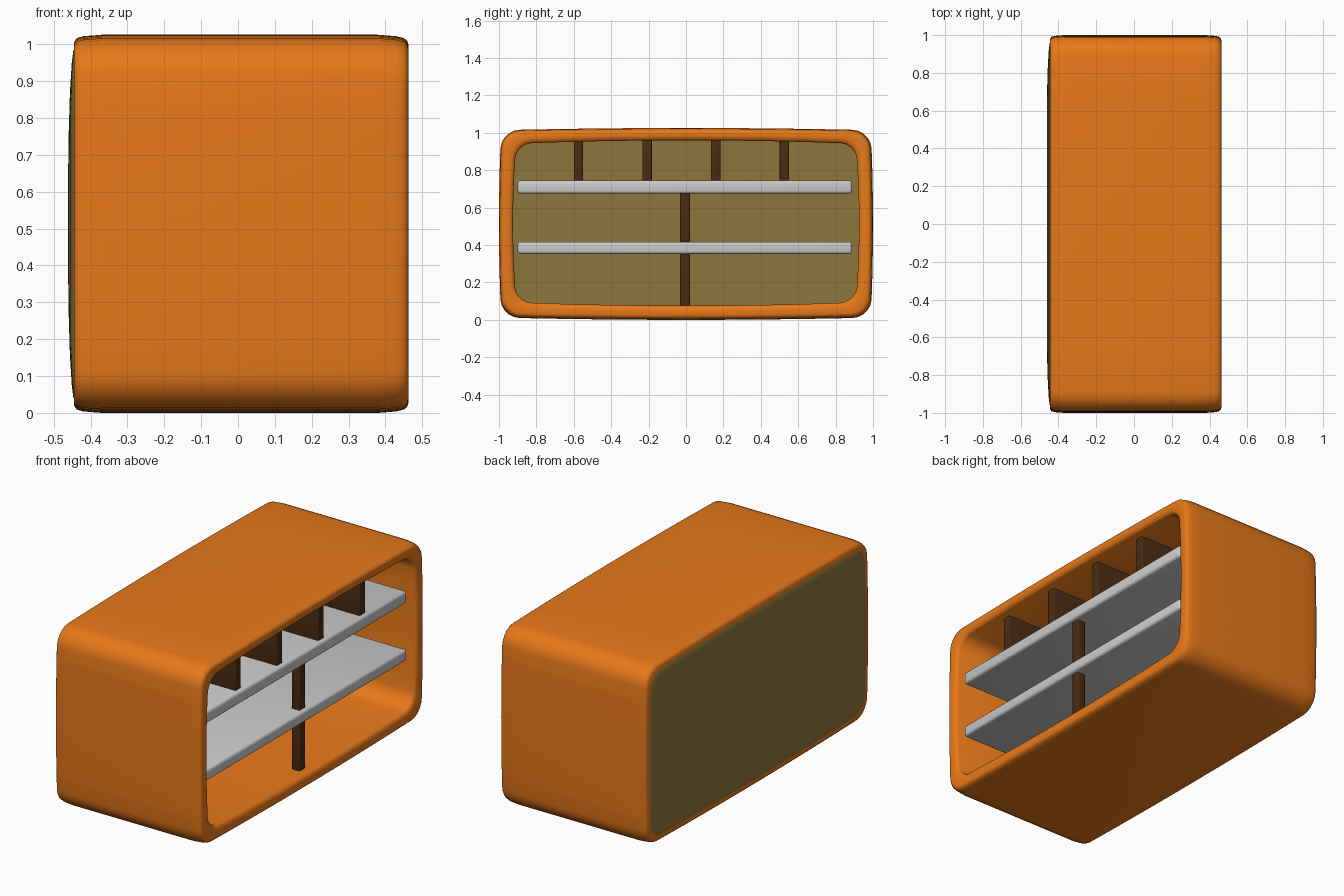
import bpy, bmesh, math

if "Cube" in bpy.data.objects:
    bpy.data.objects.remove(bpy.data.objects["Cube"])


def material(name, rgb):
    m = bpy.data.materials.new(name)
    m.diffuse_color = (*rgb, 1)
    m.use_nodes = True
    m.node_tree.nodes["Principled BSDF"].inputs["Base Color"].default_value = m.diffuse_color
    return m


ORANGE = material("orange", (0.80, 0.19, 0.01))
OLIVE = material("olive", (0.27, 0.18, 0.043))
BROWN = material("brown", (0.07, 0.025, 0.006))


def ring(x, half, lo, hi, r, bow=0.012, seg=5, steps=8):
    """Rounded rectangle in the y-z plane with slightly bowed sides."""
    mid, hz = (lo + hi) / 2, (hi - lo) / 2
    pts = []
    corners = [(1, 1), (-1, 1), (-1, -1), (1, -1)]
    for k, (sy, sz) in enumerate(corners):
        for i in range(seg + 1):
            a = math.pi / 2 * (k + i / seg)
            pts.append((sy * (half - r) + r * math.cos(a), sz * (hz - r) + r * math.sin(a)))
        ny, nz = corners[(k + 1) % 4]
        a = math.pi / 2 * (k + 1)
        end = (ny * (half - r) + r * math.cos(a), nz * (hz - r) + r * math.sin(a))
        start = pts[-1]
        for i in range(1, steps):
            t = i / steps
            pts.append(tuple(s + (e - s) * t for s, e in zip(start, end)))
    out = []
    for y, z in pts:
        u, v = y / half, z / hz
        out.append((x, y - bow * u * v * v, mid + z - bow * v * u * u))
    return out


def loft(name, rings, mat, closed=False):
    """Skin a list of rings; join last to first, or cap both ends."""
    bm = bmesh.new()
    rows = [[bm.verts.new(p) for p in r] for r in rings]
    n = len(rows[0])
    pairs = list(zip(rows, rows[1:]))
    if closed:
        pairs.append((rows[-1], rows[0]))
    for a, b in pairs:
        for i in range(n):
            bm.faces.new((a[i], a[(i + 1) % n], b[(i + 1) % n], b[i]))
    if not closed:
        bm.faces.new(rows[0])
        bm.faces.new(rows[-1])
    bmesh.ops.recalc_face_normals(bm, faces=bm.faces)
    return finish(name, bm, mat)


def finish(name, bm, mat):
    me = bpy.data.meshes.new(name)
    bm.to_mesh(me)
    bm.free()
    ob = bpy.data.objects.new(name, me)
    bpy.context.collection.objects.link(ob)
    if mat:
        me.materials.append(mat)
    bpy.ops.object.select_all(action='DESELECT')
    ob.select_set(True)
    bpy.context.view_layer.objects.active = ob
    bpy.ops.object.shade_smooth_by_angle(angle=math.radians(40))
    return ob


def box(name, x, y, z, mat=None, bevel=0.006):
    bm = bmesh.new()
    bmesh.ops.create_cube(bm, size=1)
    for v in bm.verts:
        for i, (a, b) in enumerate((x, y, z)):
            v.co[i] = (a + b) / 2 + v.co[i] * (b - a)
    bmesh.ops.bevel(bm, geom=bm.edges[:], offset=bevel, segments=3, profile=0.5, affect='EDGES')
    return finish(name, bm, mat)


# Outer shell: thick rounded tube with softened rims
def outer(x, d):
    return ring(x, 1.0 - d, d, 1.026 - d, 0.10 - d * 0.5)


def inner(x, d):
    return ring(x, 0.925 + d, 0.076 - d, 0.96 + d, 0.085 + d * 0.5, 0.018)


loft("cabinet_shell", [
    outer(-0.445, 0.02), outer(-0.437, 0.009), outer(-0.42, 0.004), outer(-0.37, 0),
    outer(0.38, 0), outer(0.43, 0.004), outer(0.45, 0.009), outer(0.459, 0.016), outer(0.462, 0.026),
    inner(0.462, 0.024), inner(0.457, 0.008), inner(0.445, 0), inner(-0.445, 0),
], ORANGE, closed=True)

# Gently domed back panel
loft("back_panel", [
    ring(x, 0.965 - d, 0.035 + d, 0.99 - d, 0.09)
    for x, d in ((-0.405, 0), (-0.442, 0), (-0.447, 0.008), (-0.451, 0.04),
                 (-0.456, 0.12), (-0.460, 0.25), (-0.461, 0.36))
], OLIVE)

# Two full-depth shelves
box("lower_shelf", (-0.42, 0.43), (-0.9, 0.888), (0.352, 0.417), bevel=0.015)
box("upper_shelf", (-0.42, 0.43), (-0.9, 0.888), (0.675, 0.745), bevel=0.015)

# Slim centre posts under the shelves
for name, z in (("lower_post", (0.07, 0.36)), ("middle_post", (0.41, 0.685))):
    box(name, (0.355, 0.405), (-0.033, 0.021), z, BROWN)

# Deep dividers along the top compartment
for i in range(4):
    y = -0.575 + i * 0.367
    box(f"top_divider_{i + 1}", (-0.42, 0.405), (y - 0.025, y + 0.025), (0.735, 0.97), BROWN)
